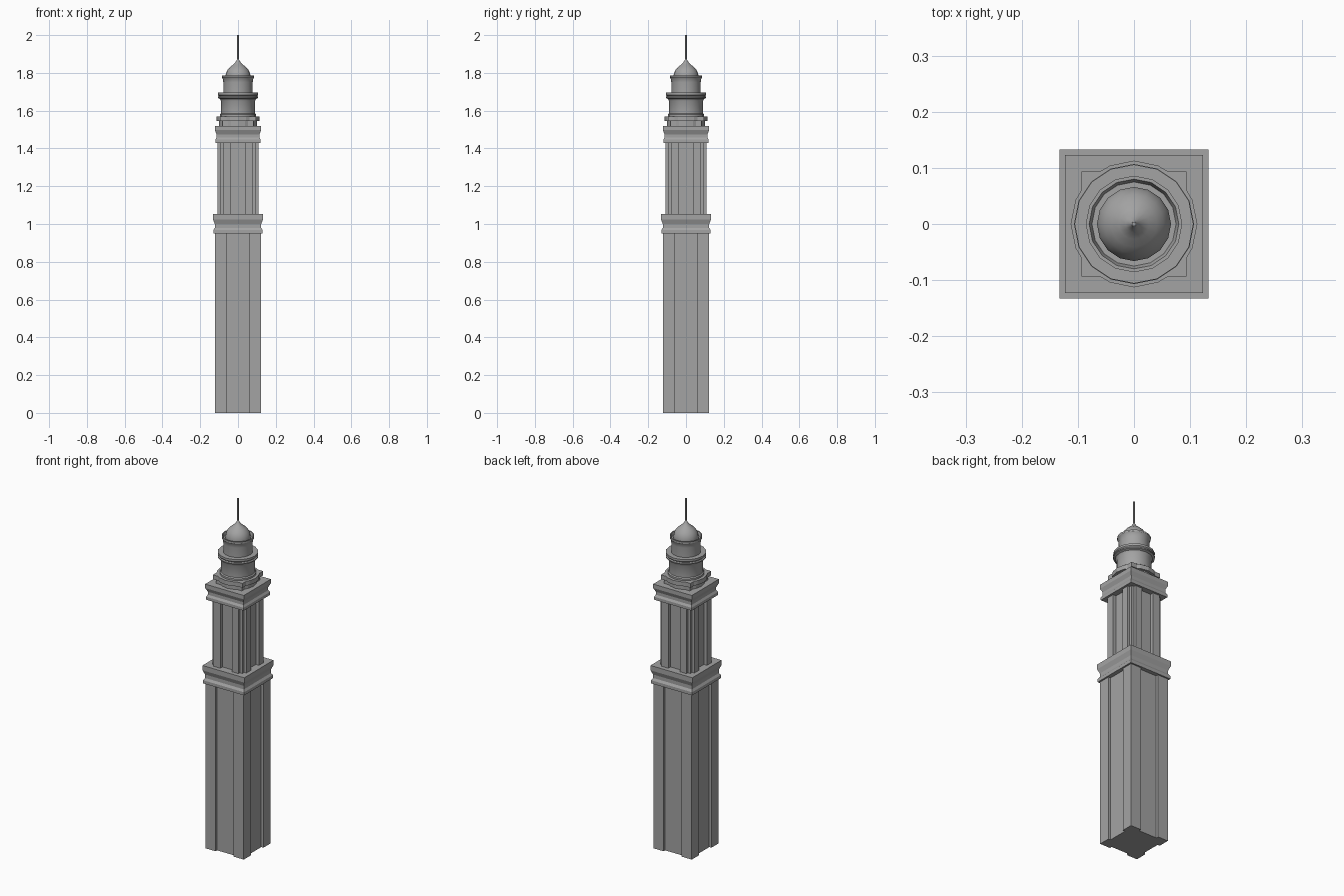
import bpy, bmesh, math
from mathutils import Matrix, Vector

cube = bpy.data.objects.get("Cube")
if cube:
    bpy.data.objects.remove(cube, do_unlink=True)

stone = bpy.data.materials.new("grey_stone")
stone.use_nodes = True
GREY = (0.37, 0.37, 0.37, 1)
stone.diffuse_color = GREY
stone.node_tree.nodes["Principled BSDF"].inputs["Base Color"].default_value = GREY


def loft(name, outline, levels, smooth=False):
    """Stack scaled copies of an outline at (scale, z) levels and cap the ends."""
    bm = bmesh.new()
    rings = [[bm.verts.new((x * s, y * s, z)) for x, y in outline] for s, z in levels]
    n = len(outline)
    for low, high in zip(rings, rings[1:]):
        for i in range(n):
            j = (i + 1) % n
            bm.faces.new((low[i], low[j], high[j], high[i]))
    bm.faces.new(rings[0][::-1])
    bm.faces.new(rings[-1])
    bmesh.ops.recalc_face_normals(bm, faces=bm.faces)
    mesh = bpy.data.meshes.new(name)
    bm.to_mesh(mesh)
    bm.free()
    obj = bpy.data.objects.new(name, mesh)
    bpy.context.collection.objects.link(obj)
    mesh.materials.append(stone)
    if smooth:
        bpy.ops.object.select_all(action="DESELECT")
        obj.select_set(True)
        bpy.context.view_layer.objects.active = obj
        bpy.ops.object.shade_smooth_by_angle(angle=math.radians(30))
    return obj


def ngon(sides):
    return [(math.cos(i * math.tau / sides), math.sin(i * math.tau / sides)) for i in range(sides)]


def four_sided(points):
    """Repeat one quarter of an outline around the z axis."""
    return [tuple((Matrix.Rotation(k * math.pi / 2, 2) @ Vector(p))) for k in range(4) for p in points]


SQUARE = four_sided([(1, 1)])
ROUND = ngon(16)

# Main shaft with a shallow recessed panel on each side
shaft = four_sided([(0.108, -0.057), (0.108, 0.057), (0.122, 0.057),
                    (0.122, 0.122), (0.057, 0.122)])
loft("main_shaft", shaft, [(1, 0), (1, 0.96)])

# Square cornices, pinched at mid height
loft("lower_cornice", SQUARE, [(0.131, 0.95), (0.131, 0.968), (0.123, 0.98), (0.123, 1.0),
                               (0.133, 1.025), (0.133, 1.053)])
loft("upper_cornice", SQUARE, [(0.12, 1.43), (0.12, 1.447), (0.113, 1.458), (0.113, 1.475),
                               (0.123, 1.497), (0.123, 1.52)])

# Belfry shaft with deep panels and notched corners
belfry = four_sided([(0.088, -0.037), (0.088, 0.037), (0.108, 0.037), (0.108, 0.079),
                     (0.095, 0.079), (0.095, 0.095), (0.079, 0.095), (0.079, 0.108),
                     (0.037, 0.108)])
loft("belfry_shaft", belfry, [(1, 1.05), (1, 1.44)])

# Round platform with four projecting corners, on a smaller neck
platform = four_sided([(0.113, 0), (0.104, 0.043), (0.094, 0.06), (0.094, 0.094),
                       (0.06, 0.094), (0.043, 0.104)])
loft("platform_neck", platform, [(0.88, 1.515), (0.88, 1.55)])
loft("platform", platform, [(1, 1.545), (1, 1.57)])

# Lower drum with its ring cornice
loft("lower_drum", ROUND, [(0.096, 1.565), (0.096, 1.58), (0.09, 1.585), (0.09, 1.65),
                           (0.096, 1.662), (0.107, 1.667), (0.107, 1.673), (0.101, 1.677),
                           (0.106, 1.683), (0.106, 1.695), (0.07, 1.695)], True)

# Upper drum with a parapet sunk around the dome
loft("upper_drum", ROUND, [(0.078, 1.69), (0.078, 1.75), (0.081, 1.77), (0.086, 1.777),
                           (0.086, 1.787), (0.08, 1.787), (0.075, 1.77), (0.05, 1.77)], True)

# Pointed dome and finial
loft("dome", ROUND, [(0.066, 1.765), (0.066, 1.785), (0.062, 1.803), (0.053, 1.819),
                     (0.041, 1.832), (0.027, 1.843), (0.015, 1.854), (0.007, 1.867),
                     (0.004, 1.875)], True)
loft("finial", ngon(8), [(0.004, 1.865), (0.004, 2.0)], True)
